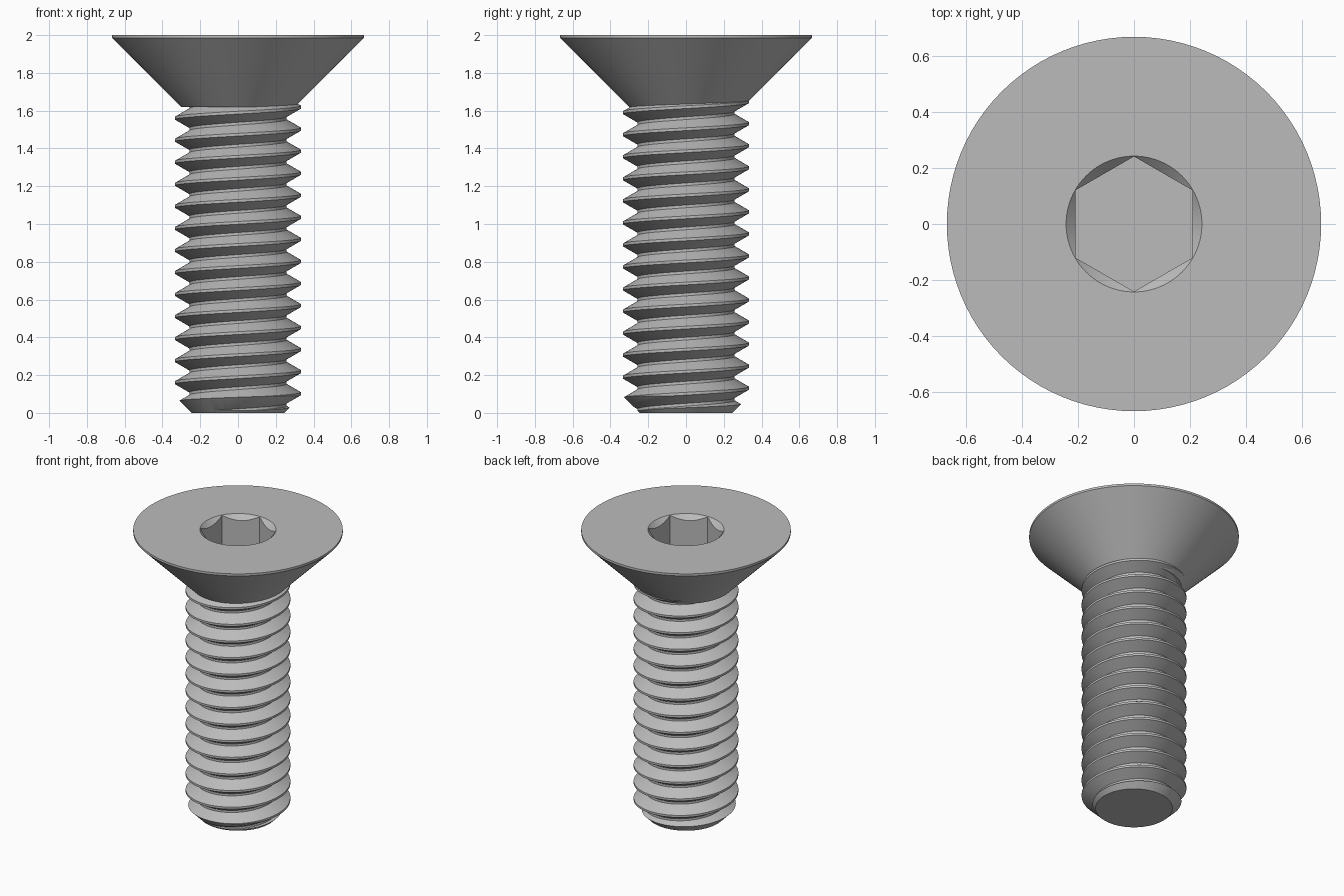
import bpy, bmesh, math

PITCH, CREST, ROOT = 0.1167, 0.3333, 0.2575
SEGS = 96

cube = bpy.data.objects.get("Cube")
if cube:
    bpy.data.objects.remove(cube, do_unlink=True)

steel = bpy.data.materials.new("grey steel")
steel.use_nodes = True
steel.diffuse_color = (0.5, 0.5, 0.5, 1)
steel.node_tree.nodes["Principled BSDF"].inputs["Base Color"].default_value = (0.5, 0.5, 0.5, 1)


def add_object(name, bm):
    bmesh.ops.recalc_face_normals(bm, faces=bm.faces[:])
    mesh = bpy.data.meshes.new(name)
    bm.to_mesh(mesh)
    bm.free()
    mesh.materials.append(steel)
    obj = bpy.data.objects.new(name, mesh)
    bpy.context.collection.objects.link(obj)
    return obj


def lathe(name, profile, sides=SEGS, turn=0.0):
    """Solid of revolution from (radius, height) points, closed at both ends."""
    bm = bmesh.new()
    rings = [[bm.verts.new((r * math.cos(turn + math.tau * i / sides),
                            r * math.sin(turn + math.tau * i / sides), z))
              for i in range(sides)] for r, z in profile]
    for low, high in zip(rings, rings[1:]):
        for i in range(sides):
            j = (i + 1) % sides
            bm.faces.new((low[i], low[j], high[j], high[i]))
    bm.faces.new(rings[0])
    bm.faces.new(rings[-1])
    return add_object(name, bm)


def apply_boolean(target, cutter, operation):
    mod = target.modifiers.new("cut", 'BOOLEAN')
    mod.object, mod.operation, mod.solver = cutter, operation, 'EXACT'
    bpy.context.view_layer.objects.active = target
    bpy.ops.object.modifier_apply(modifier=mod.name)
    bpy.data.objects.remove(cutter, do_unlink=True)


def smooth(obj):
    bpy.ops.object.select_all(action='DESELECT')
    obj.select_set(True)
    bpy.context.view_layer.objects.active = obj
    bpy.ops.object.shade_smooth_by_angle(angle=math.radians(25))


# Threaded shank: one right-handed helical sweep, each turn joined to the next
bm = bmesh.new()
tooth = [(CREST, -1 / 16), (CREST, 1 / 16), (ROOT, 7 / 16), (ROOT, 9 / 16)]
start = 1.502 - 15 * PITCH
steps = 18 * SEGS
rows = []
for i in range(steps):
    a = math.tau * i / SEGS
    rows.append([bm.verts.new((r * math.cos(a), r * math.sin(a),
                               start + PITCH * (i / SEGS + h))) for r, h in tooth])
for i in range(steps - SEGS - 1):
    here = rows[i] + [rows[i + SEGS][0]]
    after = rows[i + 1] + [rows[i + 1 + SEGS][0]]
    for k in range(4):
        bm.faces.new((here[k], after[k], after[k + 1], here[k + 1]))

# Trim both ends flat and cap them
for height, normal in ((0, -1), (1.68, 1)):
    cut = bmesh.ops.bisect_plane(bm, geom=bm.verts[:] + bm.edges[:] + bm.faces[:],
                                 plane_co=(0, 0, height), plane_no=(0, 0, normal),
                                 clear_outer=True)
    rim = [e for e in cut["geom_cut"] if isinstance(e, bmesh.types.BMEdge)]
    bmesh.ops.edgeloop_fill(bm, edges=rim)
loose = [v for v in bm.verts if not v.link_faces]
bmesh.ops.delete(bm, geom=loose, context='VERTS')
shank = add_object("threaded_shank", bm)

# Chamfered tip
blank = lathe("tip_blank", [(0.195, -0.05), (0.395, 0.15), (0.395, 1.8)])
apply_boolean(shank, blank, 'INTERSECT')

# Countersunk head with a hex socket and its conical lead-in
head = lathe("countersunk_head", [(0.302, 1.62), (0.667, 1.985), (0.667, 2.0)])
hexagon = lathe("socket_cutter", [(0.2406, 1.75), (0.2406, 2.1)], 6, math.pi / 6)
apply_boolean(head, hexagon, 'DIFFERENCE')
lead_in = lathe("lead_in_cutter", [(0.142, 1.9), (0.342, 2.1)])
apply_boolean(head, lead_in, 'DIFFERENCE')

for part in (shank, head):
    smooth(part)
